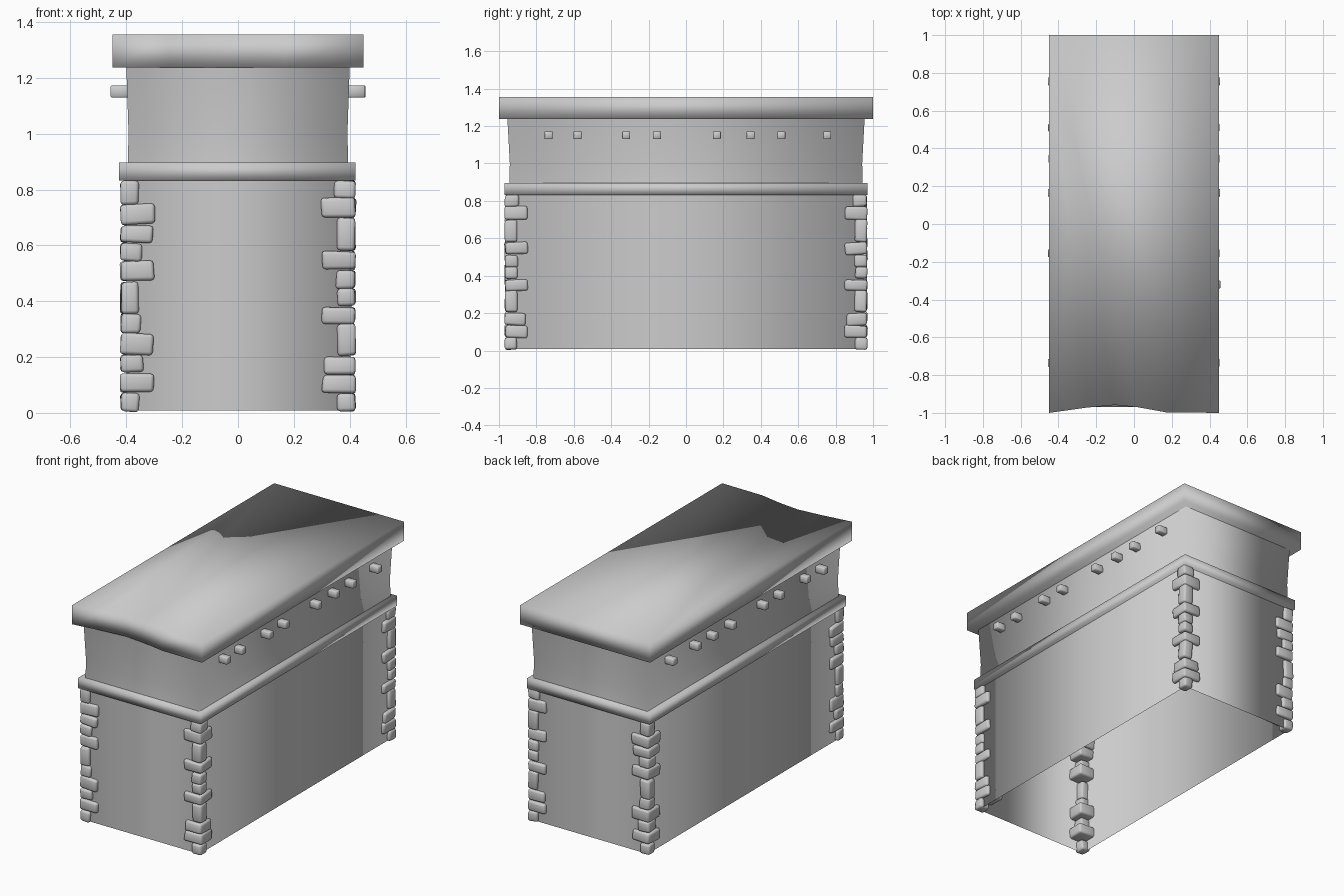
import bpy, bmesh, random
from mathutils import Matrix, Euler

if "Cube" in bpy.data.objects:
    bpy.data.objects.remove(bpy.data.objects["Cube"])

random.seed(4)


def finish(name, bm, bevel=0.0, segments=2):
    bmesh.ops.recalc_face_normals(bm, faces=bm.faces)
    mesh = bpy.data.meshes.new(name)
    bm.to_mesh(mesh)
    bm.free()
    for p in mesh.polygons:
        p.use_smooth = True
    ob = bpy.data.objects.new(name, mesh)
    bpy.context.collection.objects.link(ob)
    if bevel:
        mod = ob.modifiers.new("soft_edges", 'BEVEL')
        mod.width = bevel
        mod.segments = segments
    return ob


def add_box(bm, lo, hi, tilt=(0, 0, 0), jitter=0.0):
    c = [(a + b) / 2 for a, b in zip(lo, hi)]
    s = [b - a for a, b in zip(lo, hi)]
    m = (Matrix.Translation(c) @ Euler(tilt).to_matrix().to_4x4()
         @ Matrix.Diagonal((*s, 1)))
    verts = bmesh.ops.create_cube(bm, size=1, matrix=m)["verts"]
    for v in verts:
        v.co.x += random.uniform(-jitter, jitter)
        v.co.y += random.uniform(-jitter, jitter)
        v.co.z += random.uniform(-jitter, jitter)


def shell(name, rings):
    """Open four-sided wall through (half x, half y, z) rings."""
    bm = bmesh.new()
    loops = [[bm.verts.new((sx * x, sy * y, z))
              for sx, sy in ((-1, -1), (1, -1), (1, 1), (-1, 1))]
             for x, y, z in rings]
    for a, b in zip(loops, loops[1:]):
        for i in range(4):
            j = (i + 1) % 4
            bm.faces.new((a[i], a[j], b[j], b[i]))
    return finish(name, bm)


# Lower wall (open underneath) and slightly pinched upper wall
shell("lower_wall", [(0.40, 0.95, 0.008), (0.40, 0.95, 0.84)])
shell("upper_wall", [(0.395, 0.945, 0.88), (0.392, 0.942, 1.0),
                     (0.40, 0.955, 1.24)])

# Trim band between the storeys
bm = bmesh.new()
add_box(bm, (-0.427, -0.97, 0.832), (0.42, 0.97, 0.896))
finish("trim_band", bm)

# Roof slab with a dip worn into its front edge
bm = bmesh.new()
front = [(-0.45, -1.0), (-0.25, -0.972), (-0.10, -0.958), (0.02, -0.97),
         (0.17, -0.997), (0.45, -1.0)]
outline = front + [(0.45, 1.0), (-0.45, 1.0)]
face = bm.faces.new([bm.verts.new((x, y, 1.237)) for x, y in outline])
ext = bmesh.ops.extrude_face_region(bm, geom=[face])["geom"]
for v in ext:
    if isinstance(v, bmesh.types.BMVert):
        v.co.z = 1.355
if not face.is_valid or len([f for f in bm.faces if len(f.verts) == 8]) < 2:
    bottom = [v for v in bm.verts if v.co.z < 1.3]
    bmesh.ops.contextual_create(bm, geom=bottom)
finish("roof_slab", bm)

# Beam ends poking out of both long sides
bm = bmesh.new()
for y in (-0.735, -0.58, -0.32, -0.155, 0.165, 0.345, 0.51, 0.755):
    for side in (-1, 1):
        x0, x1 = sorted((side * 0.37, side * random.uniform(0.445, 0.458)))
        add_box(bm, (x0, y - 0.021, 1.13), (x1, y + 0.021, 1.172))
finish("beam_ends", bm, 0.003, 1)

# Corner stones: (bottom, top, width) for the left and right stacks
left = [(0.005, 0.07, 0.065), (0.075, 0.14, 0.12), (0.145, 0.21, 0.08),
        (0.21, 0.285, 0.12), (0.285, 0.355, 0.07), (0.355, 0.47, 0.065),
        (0.475, 0.545, 0.12), (0.545, 0.61, 0.075), (0.61, 0.67, 0.115),
        (0.675, 0.745, 0.125), (0.745, 0.832, 0.065)]
right = [(0.005, 0.07, 0.065), (0.07, 0.135, 0.12), (0.135, 0.2, 0.11),
         (0.205, 0.32, 0.065), (0.32, 0.38, 0.12), (0.385, 0.445, 0.065),
         (0.445, 0.51, 0.068), (0.515, 0.58, 0.12), (0.58, 0.7, 0.065),
         (0.7, 0.77, 0.12), (0.77, 0.832, 0.075)]
for sx, stack, side in ((-1, left, "left"), (1, right, "right")):
    for sy, end in ((-1, "front"), (1, "back")):
        bm = bmesh.new()
        for z0, z1, w in stack:
            ox, oy = 0.42 * sx, 0.968 * sy
            xs = sorted((ox, ox - sx * w))
            ys = sorted((oy, oy - sy * w))
            tilt = [random.uniform(-0.05, 0.05) for _ in range(3)]
            add_box(bm, (xs[0], ys[0], z0), (xs[1], ys[1], z1), tilt, 0.003)
        finish(f"corner_stones_{end}_{side}", bm, 0.012)
